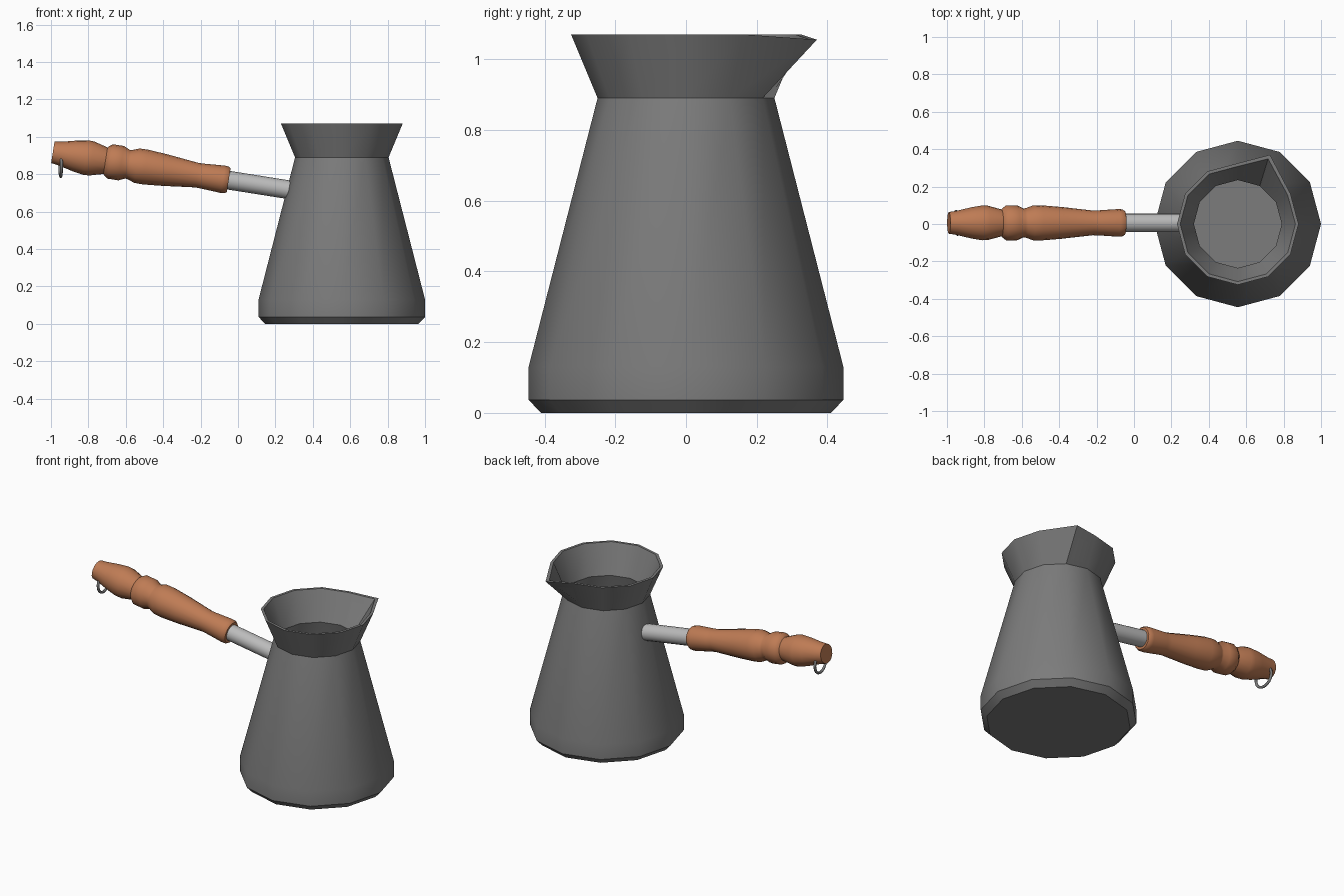
import bpy, bmesh, math
from mathutils import Matrix, Vector

if "Cube" in bpy.data.objects:
    bpy.data.objects.remove(bpy.data.objects["Cube"])


def material(name, rgb):
    m = bpy.data.materials.new(name)
    m.diffuse_color = (*rgb, 1)
    m.use_nodes = True
    m.node_tree.nodes["Principled BSDF"].inputs["Base Color"].default_value = m.diffuse_color
    return m


def lathe(name, profile, sides, matrix, mat, smooth=35, edit=None):
    """Revolve (radius, height) points about local z; radius 0 closes with a cap point."""
    bm = bmesh.new()
    rings = []
    for r, h in profile:
        rings.append([bm.verts.new((r * math.cos(2 * math.pi * k / sides),
                                    r * math.sin(2 * math.pi * k / sides), h))
                      for k in range(sides)])
    for a, b in zip(rings, rings[1:]):
        for k in range(sides):
            j = (k + 1) % sides
            bm.faces.new((a[k], a[j], b[j], b[k]))
    bm.faces.new(rings[0][::-1])
    bm.faces.new(rings[-1])
    if edit:
        edit(rings)
    bmesh.ops.recalc_face_normals(bm, faces=bm.faces[:])
    bm.transform(matrix)
    me = bpy.data.meshes.new(name)
    bm.to_mesh(me)
    bm.free()
    ob = bpy.data.objects.new(name, me)
    bpy.context.collection.objects.link(ob)
    me.materials.append(mat)
    finish(ob, smooth)
    return ob


def finish(ob, angle):
    bpy.ops.object.select_all(action='DESELECT')
    bpy.context.view_layer.objects.active = ob
    ob.select_set(True)
    bpy.ops.object.shade_smooth_by_angle(angle=math.radians(angle))


dark = material("dark_metal", (0.2, 0.2, 0.2))
steel = material("steel", (0.5, 0.5, 0.5))
wood = material("wood", (0.52, 0.2, 0.09))


# Pot: twelve-sided shell, outside then inside, one rim corner pulled into a spout
def pull_spout(rings):
    rings[4][2].co = Vector((0.172, 0.370, 1.055))
    rings[5][2].co = Vector((0.162, 0.348, 1.056))


pot_profile = [(0.41, 0), (0.445, 0.037), (0.445, 0.13), (0.25, 0.89), (0.325, 1.07),
               (0.308, 1.07), (0.235, 0.89), (0.428, 0.13), (0.428, 0.045), (0.40, 0.02)]
lathe("pot", pot_profile, 12, Matrix.Translation((0.555, 0, 0)), dark, 35, pull_spout)

# Handle axis: starts at the free end and slopes down toward the pot
tilt = math.radians(9)
axis = (Matrix.Translation((-0.99, 0.006, 0.917))
        @ Matrix.Rotation(math.pi / 2 + tilt, 4, 'Y'))

# Turned wooden grip
grip_profile = [(0.058, 0), (0.064, 0.04), (0.083, 0.12), (0.093, 0.18), (0.092, 0.21),
                (0.072, 0.285), (0.080, 0.292), (0.093, 0.31), (0.093, 0.37),
                (0.077, 0.405), (0.080, 0.42), (0.093, 0.455), (0.094, 0.50),
                (0.085, 0.61), (0.066, 0.78), (0.067, 0.81), (0.074, 0.92),
                (0.072, 0.94), (0.064, 0.952)]
lathe("handle_grip", grip_profile, 16, axis, wood, 40)

# Steel rod joining grip and pot
lathe("handle_rod", [(0.05, 0.90), (0.05, 1.278)], 16, axis, steel)

# Hanging ring through the end of the grip
bpy.ops.mesh.primitive_torus_add(major_radius=0.062, minor_radius=0.008,
                                 major_segments=24, minor_segments=8,
                                 location=(-0.948, 0.006, 0.85),
                                 rotation=(0, math.pi / 2, math.radians(4)))
ring = bpy.context.object
ring.name = "hanging_ring"
ring.data.materials.append(dark)
finish(ring, 60)
